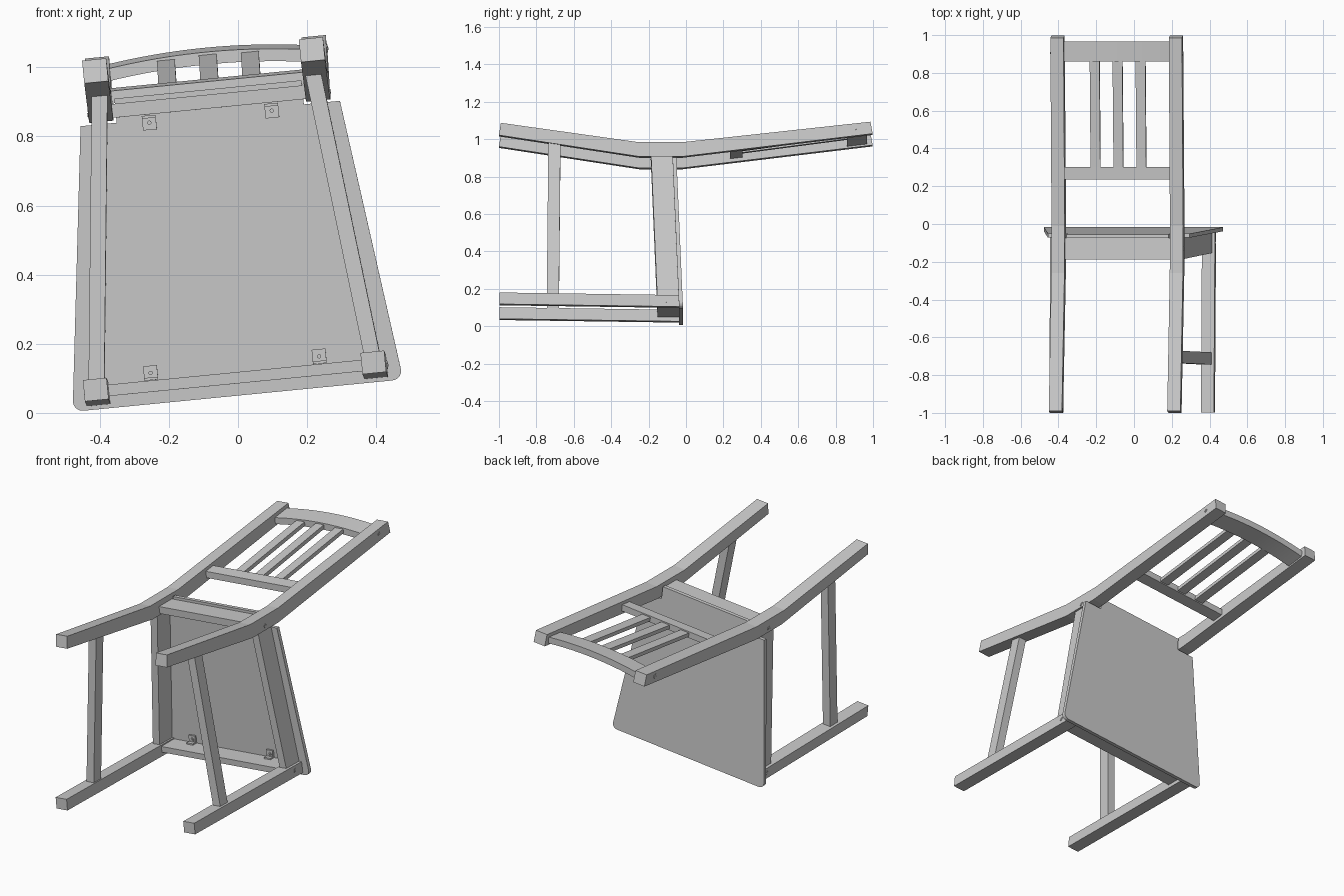
import bpy, bmesh, math
from mathutils import Matrix

if "Cube" in bpy.data.objects:
    bpy.data.objects.remove(bpy.data.objects["Cube"])

# Chair space: u = width, v = chair height (world y), w = depth to the back (world z)
TH = math.radians(5.6)
C, S = math.cos(TH), math.sin(TH)
PLACE = Matrix(((C, 0.0045, -S, 0), (0, 1, 0, 0), (S, 0, C, 0.05), (0, 0, 0, 1)))


def loft(name, a, b):
    """Solid between two matching outlines a and b."""
    bm = bmesh.new()
    va = [bm.verts.new(p) for p in a]
    vb = [bm.verts.new(p) for p in b]
    n = len(va)
    bm.faces.new(va)
    bm.faces.new(vb[::-1])
    for i in range(n):
        j = (i + 1) % n
        bm.faces.new((va[j], va[i], vb[i], vb[j]))
    bmesh.ops.recalc_face_normals(bm, faces=bm.faces)
    bm.transform(PLACE)
    me = bpy.data.meshes.new(name)
    bm.to_mesh(me)
    bm.free()
    ob = bpy.data.objects.new(name, me)
    bpy.context.collection.objects.link(ob)
    return ob


def rect(u0, u1, w0, w1):
    return [(u0, w0), (u1, w0), (u1, w1), (u0, w1)]


def slab(name, outline, low, high):
    """Outline in (u, w) extruded between two height functions of w."""
    return loft(name, [(u, low(w), w) for u, w in outline],
                [(u, high(w), w) for u, w in outline])


def circle(r, n=16):
    return [(r * math.cos(2 * math.pi * i / n), r * math.sin(2 * math.pi * i / n)) for i in range(n)]


def seat_top(w):
    return -0.016 - 0.043 * w


def seat_under(w):
    return seat_top(w) - 0.021


def apron_low(w):
    return seat_under(w) - 0.114


# Seat: tapered board with rounded front corners, notched round the posts
half = [(0.272, 0.89), (0.272, 0.82), (0.377, 0.82)]
r = 0.028
for i in range(6):
    a = -math.pi / 2 * i / 5
    half.append((0.477 - r + r * math.cos(a), r + r * math.sin(a)))
outline = half + [(-u, w) for u, w in reversed(half)]
slab("seat", outline, seat_under, seat_top)

# Front and back aprons
slab("front_apron", rect(-0.37, 0.37, 0.035, 0.068), apron_low, seat_under)
slab("back_apron", rect(-0.282, 0.282, 0.835, 0.875), apron_low, seat_under)

post = [(-0.99, 1.008), (-0.26, 0.905), (-0.01, 0.905), (0.986, 1.014),
        (0.998, 0.95), (-0.02, 0.827), (-0.25, 0.827), (-1.0, 0.942)]

for s, side in ((-1, "left"), (1, "right")):
    # Back post, bent at seat height
    loft(side + "_back_post", [(s * 0.28, v, w) for v, w in post],
         [(s * 0.35, v, w) for v, w in post])
    # Front leg, leaning slightly
    loft(side + "_front_leg",
         [(u, -0.998, w) for u, w in rect(s * 0.369, s * 0.438, 0.026, 0.088)],
         [(u, seat_under(w), w) for u, w in rect(s * 0.369, s * 0.438, 0.012, 0.074)])

    # Side apron and lower stretcher follow the seat taper
    def strip(t, w0, w1):
        def mid(w):
            return 0.403 - (w - 0.056) * 0.109
        return [(s * (mid(w) + d), w) for w, d in ((w0, -t), (w0, t), (w1, t), (w1, -t))]
    slab(side + "_side_apron", strip(0.021, 0.06, 0.85), apron_low, seat_under)
    slab(side + "_stretcher", strip(0.023, 0.07, 0.94),
         lambda w: -0.745 + 0.01 * w, lambda w: -0.68 + 0.01 * w)

    # Screw heads on the outer faces
    for k, (v, w, u) in enumerate(((-0.13, 0.85, 0.35), (0.905, 0.976, 0.35), (-0.10, 0.047, 0.438))):
        for tag, rad, h in (("head", 0.013, 0.002), ("socket", 0.006, 0.004)):
            c = circle(rad)
            loft(f"{side}_screw_{tag}_{k}", [(s * (u - 0.005), v + p, w + q) for p, q in c],
                 [(s * (u + h), v + p, w + q) for p, q in c])

    # Seat fixing brackets with screws under the seat
    for end, u, w, wall in (("front", 0.245, 0.09, -1), ("back", 0.178, 0.811, 1)):
        y = seat_under(w)
        name = f"{side}_{end}_bracket"
        slab(name, rect(s * u - 0.02, s * u + 0.02, w - 0.021, w + 0.021),
             lambda w: y - 0.012, seat_under)
        edge = w + wall * 0.021
        slab(name + "_tab", rect(s * u - 0.02, s * u + 0.02, edge, edge - wall * 0.008),
             lambda w: y - 0.035, seat_under)
        for tag, rad, h in (("washer", 0.012, 0.016), ("screw", 0.006, 0.021)):
            c = [(s * u + p, w + q) for p, q in circle(rad)]
            slab(name + "_" + tag, c, lambda w: y - h, lambda w: y - 0.005)


# Lower back rail, tilted with the posts
def rail(name, v0, v1, w_mid, t, bow, n):
    us = [-0.284 + 0.568 * i / n for i in range(n + 1)]

    def ring(v):
        base = w_mid + 0.12 * (v - (v0 + v1) / 2)
        arc = [(u, base + bow * (1 - (u / 0.284) ** 2)) for u in us]
        return [(u, v, w - t / 2) for u, w in arc] + [(u, v, w + t / 2) for u, w in reversed(arc)]
    return loft(name, ring(v0), ring(v1))


rail("lower_back_rail", 0.235, 0.302, 0.899, 0.036, 0, 1)

# Curved top rail
top = rail("top_rail", 0.86, 0.967, 0.967, 0.036, 0.02, 20)
bpy.context.view_layer.objects.active = top
top.select_set(True)
bpy.ops.object.shade_smooth_by_angle(angle=math.radians(30))

# Three back slats
for k, u in enumerate((-0.117, 0.005, 0.127)):
    bow = 0.018 if k == 1 else 0.014
    loft(f"back_slat_{k + 1}",
         [(p, 0.29, q) for p, q in rect(u - 0.026, u + 0.026, 0.89, 0.912)],
         [(p, 0.87, q) for p, q in rect(u - 0.026, u + 0.026, 0.952 + bow, 0.974 + bow)])
